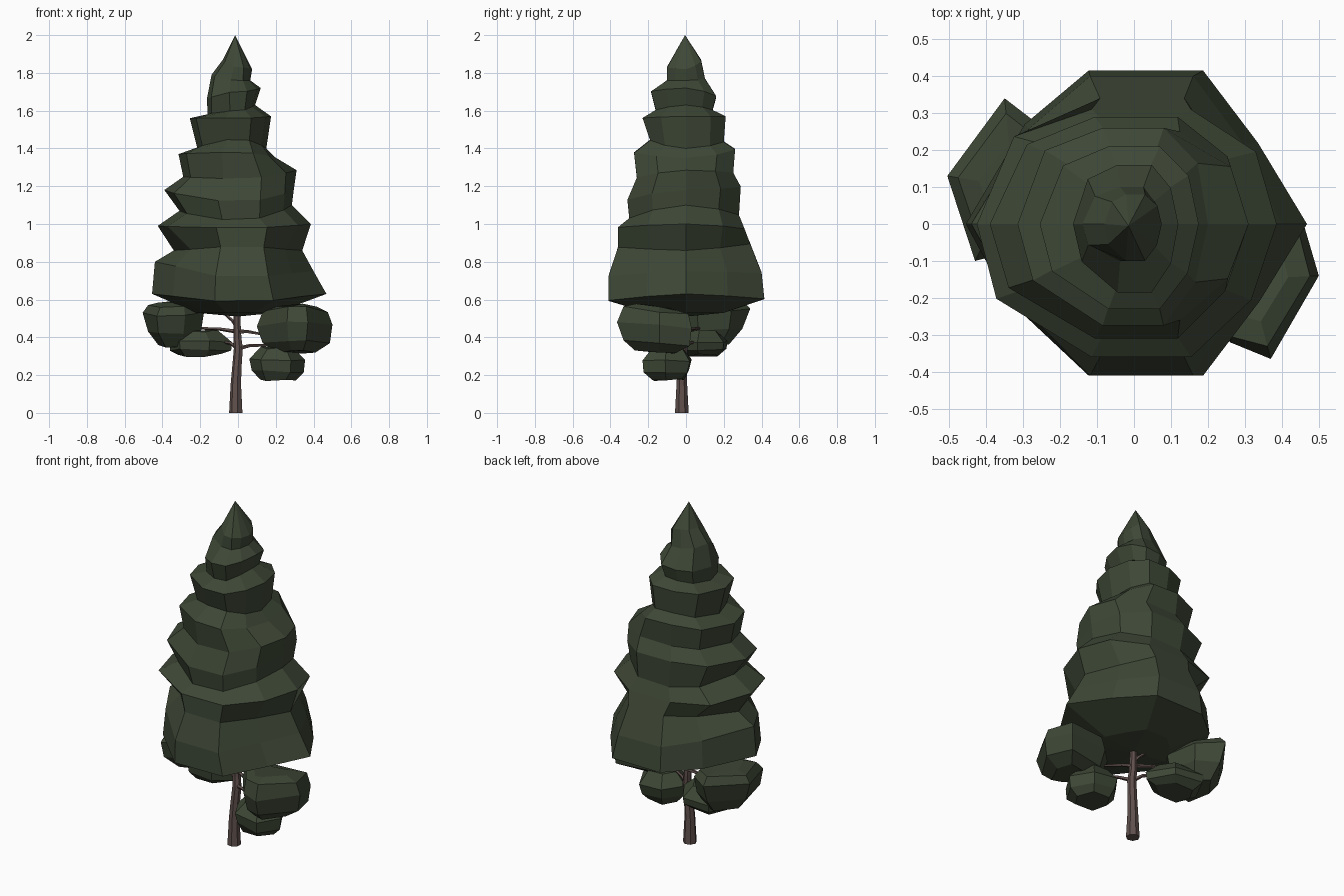
import bpy, bmesh, math, random
from mathutils import Vector

if "Cube" in bpy.data.objects:
    bpy.data.objects.remove(bpy.data.objects["Cube"])

random.seed(4)


def material(name, rgb):
    m = bpy.data.materials.new(name)
    m.diffuse_color = (*rgb, 1)
    m.use_nodes = True
    m.node_tree.nodes["Principled BSDF"].inputs["Base Color"].default_value = m.diffuse_color
    return m


GREEN = material("needle green", (0.048, 0.064, 0.037))
BROWN = material("bark brown", (0.115, 0.08, 0.072))


def loft(name, rings, mat, start=None, end=None):
    """Skin a list of point rings; close the ends with a tip point or a flat cap."""
    bm = bmesh.new()
    rows = [[bm.verts.new(p) for p in r] for r in rings]
    n = len(rows[0])
    for a, b in zip(rows, rows[1:]):
        for i in range(n):
            bm.faces.new((a[i], a[(i + 1) % n], b[(i + 1) % n], b[i]))
    for row, tip in ((rows[0], start), (rows[-1], end)):
        if tip is None:
            bm.faces.new(row)
        else:
            t = bm.verts.new(tip)
            for i in range(n):
                bm.faces.new((row[i], row[(i + 1) % n], t))
    bmesh.ops.recalc_face_normals(bm, faces=bm.faces[:])
    me = bpy.data.meshes.new(name)
    bm.to_mesh(me)
    bm.free()
    me.materials.append(mat)
    ob = bpy.data.objects.new(name, me)
    bpy.context.collection.objects.link(ob)
    return ob


def tube(name, path, sides):
    """Tapered limb through (x, y, z, radius) points."""
    pts = [Vector(p[:3]) for p in path]
    rings = []
    for i, p in enumerate(pts):
        d = (pts[min(i + 1, len(pts) - 1)] - pts[max(i - 1, 0)]).normalized()
        if name == "trunk":
            d = Vector((0, 0, 1))
        u = d.cross(Vector((0.0, 1, 0))).normalized()
        v = d.cross(u)
        rings.append([p + path[i][3] * (u * math.cos(a) + v * math.sin(a))
                      for a in (2 * math.pi * k / sides for k in range(sides))])
    return loft(name, rings, BROWN)


# Crown: tiered outline (radius, height) seen on each of the four sides
LEFT = [(.22, .53), (.455, .63), (.44, .80), (.34, .86), (.425, .99), (.31, 1.07), (.39, 1.18), (.29, 1.25),
        (.315, 1.37), (.215, 1.40), (.255, 1.56), (.16, 1.58), (.165, 1.66), (.14, 1.79), (.08, 1.87)]
RIGHT = [(.20, .53), (.468, .63), (.40, .75), (.34, .86), (.386, 1.0), (.285, 1.10), (.295, 1.18), (.31, 1.285),
         (.20, 1.35), (.15, 1.40), (.175, 1.57), (.09, 1.63), (.12, 1.72), (.065, 1.76), (.075, 1.82)]
FRONT = [(.20, .53), (.41, .59), (.41, .72), (.36, .88), (.36, .98), (.30, 1.02), (.31, 1.12), (.26, 1.24),
         (.275, 1.38), (.19, 1.45), (.23, 1.56), (.16, 1.60), (.185, 1.70), (.10, 1.76), (.10, 1.83)]
BACK = [(.20, .53), (.415, .60), (.40, .74), (.34, .90), (.31, .97), (.28, 1.04), (.29, 1.20), (.25, 1.27),
        (.26, 1.40), (.20, 1.44), (.21, 1.57), (.14, 1.60), (.16, 1.67), (.10, 1.77), (.08, 1.87)]
SECTION = [(1, 0), (.76, .56), (.4, 1), (-.27, 1), (-.68, .68), (-1, 0),
           (-.78, -.5), (-.27, -1), (.4, -1), (.75, -.52)]

rings = []
for n, (l, r, f, b) in enumerate(zip(LEFT, RIGHT, FRONT, BACK)):
    ring = []
    for x, y in SECTION:
        sx, sy = (r if x > 0 else l), (b if y > 0 else f)
        w = y * y / (x * x + y * y)
        # corners get rounder above the skirt
        j = 1 if abs(y) in (0, 1) else (.96 if n < 4 else 1.11) * random.uniform(.98, 1.02)
        ring.append((x * sx[0] * j, y * sy[0] * j, sx[1] * (1 - w) + sy[1] * w))
    rings.append(ring)
loft("crown", rings, GREEN, start=(0, 0, .51), end=(-.015, -.005, 2.0))


# Low foliage clumps: plan outline stacked in layers of (height, scale), tilted along y
def clump(name, plan, layers, tilt=0.0):
    cx = sum(p[0] for p in plan) / len(plan)
    cy = sum(p[1] for p in plan) / len(plan)
    rings = []
    for z, s in layers:
        ring = []
        for x, y in plan:
            j = s if s == 1 else s * random.uniform(.93, 1.05)
            dx, dy = (x - cx) * j, (y - cy) * j
            ring.append((cx + dx, cy + dy, z + tilt * dy + random.uniform(-.008, .008)))
        rings.append(ring)
    loft(name, rings, GREEN)


clump("clump_left_upper",
      [(-.505, .13), (-.35, .34), (-.22, .24), (-.18, .06), (-.28, -.06), (-.43, -.10)],
      [(.355, .55), (.43, .88), (.53, 1), (.575, .85), (.585, .5)], .06)
clump("clump_right_upper",
      [(.50, -.14), (.37, -.365), (.26, -.32), (.10, -.10), (.20, 0), (.45, .03)],
      [(.32, .55), (.37, .9), (.46, 1), (.54, .88), (.56, .55)], -.1)
clump("clump_left_lower",
      [(-.365, .08), (-.30, .22), (-.12, .20), (-.03, .06), (-.15, -.03), (-.31, -.02)],
      [(.305, .65), (.335, .93), (.38, 1), (.435, .6)])
clump("clump_right_lower",
      [(.355, -.11), (.28, -.23), (.12, -.20), (.06, -.08), (.14, .03), (.29, .02)],
      [(.175, .65), (.22, .93), (.28, 1), (.345, .6)])

# Trunk and bare branches
tube("trunk", [(-.01, -.022, 0, .037), (-.01, -.022, .15, .029), (-.005, -.02, .24, .026), (.003, -.015, .34, .025),
               (-.002, -.01, .40, .022), (-.004, -.01, .47, .02), (-.005, -.01, .75, .014)], 7)
BRANCHES = [((0, -.01, .34), (.06, -.05, .355), (.20, -.13, .36)),
            ((0, -.01, .43), (.05, -.04, .43), (.16, -.10, .41)),
            ((0, -.01, .34), (-.04, .02, .37), (-.12, .07, .38)),
            ((0, -.01, .43), (-.10, .03, .445), (-.25, .09, .45)),
            ((0, -.01, .45), (-.03, 0, .49), (-.10, .02, .55))]
for i, path in enumerate(BRANCHES):
    tube(f"branch_{i + 1}", [(*p, r) for p, r in zip(path, (.012, .009, .006))], 5)
